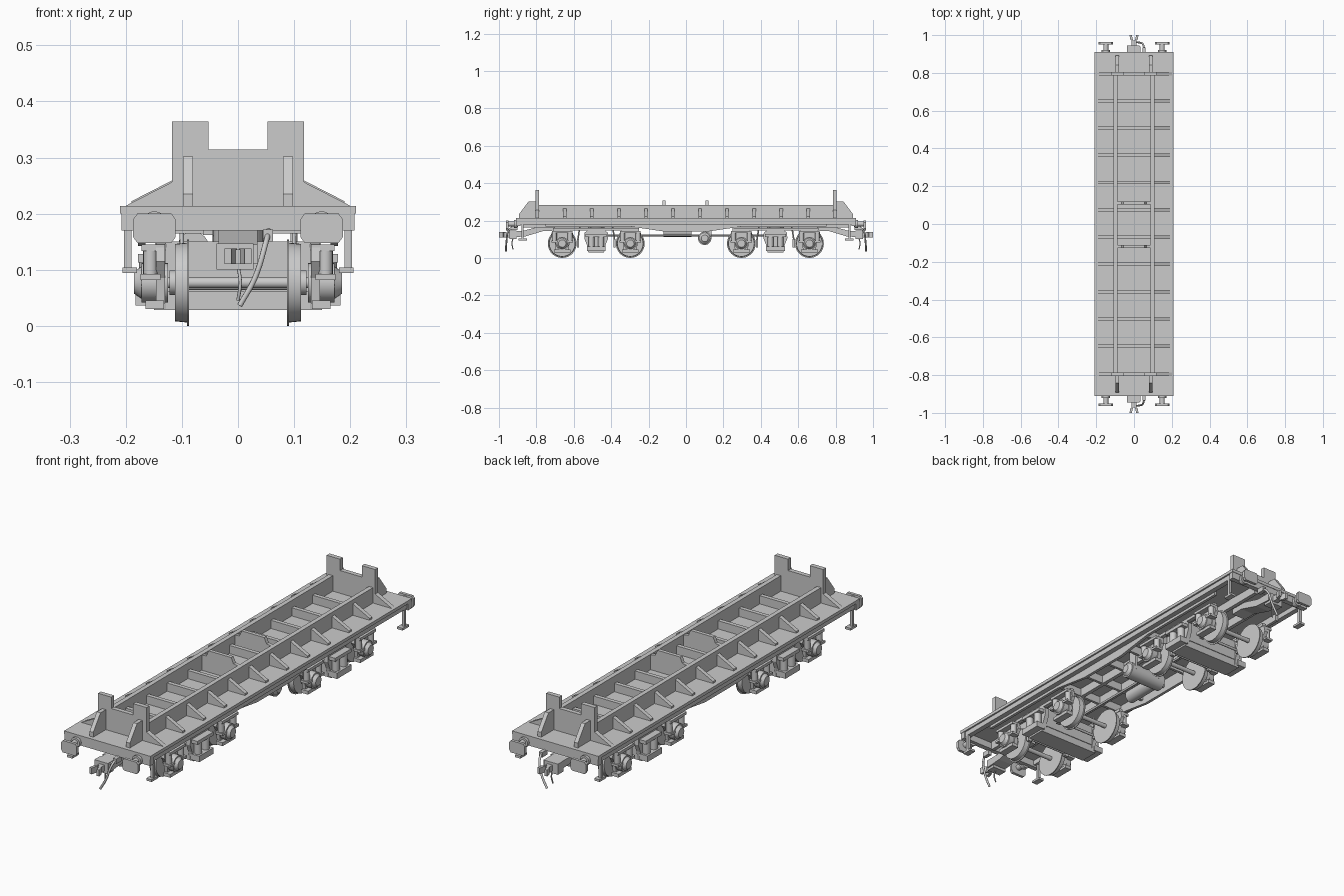
import bpy, bmesh
from mathutils import Matrix, Vector

if "Cube" in bpy.data.objects:
    bpy.data.objects.remove(bpy.data.objects["Cube"], do_unlink=True)

grey = bpy.data.materials.new("plain_grey")
grey.use_nodes = True
COL = (0.6, 0.6, 0.6, 1)
grey.diffuse_color = COL
grey.node_tree.nodes["Principled BSDF"].inputs["Base Color"].default_value = COL


def finish(name, bm):
    bmesh.ops.recalc_face_normals(bm, faces=bm.faces)
    me = bpy.data.meshes.new(name)
    bm.to_mesh(me)
    bm.free()
    me.materials.append(grey)
    ob = bpy.data.objects.new(name, me)
    bpy.context.collection.objects.link(ob)
    return ob


def prism(name, pts, a, b, axis="X"):
    """Extrude a profile: (y, z) points along X, (x, z) points along Y."""
    bm = bmesh.new()
    place = (lambda p, t: (t, *p)) if axis == "X" else (lambda p, t: (p[0], t, p[1]))
    face = bm.faces.new([bm.verts.new(place(p, a)) for p in pts])
    new = bmesh.ops.extrude_face_region(bm, geom=[face])["geom"]
    move = Vector((b - a, 0, 0)) if axis == "X" else Vector((0, b - a, 0))
    bmesh.ops.translate(bm, vec=move, verts=[v for v in new if isinstance(v, bmesh.types.BMVert)])
    return finish(name, bm)


def box(name, x, y, z):
    return prism(name, [(y[0], z[0]), (y[1], z[0]), (y[1], z[1]), (y[0], z[1])], x[0], x[1])


def rod(name, start, end, r, r2=None, n=24):
    """Round bar or cone between two points, smooth round its side."""
    start, end = Vector(start), Vector(end)
    d = end - start
    bm = bmesh.new()
    m = Matrix.Translation((start + end) / 2) @ d.to_track_quat("Z", "Y").to_matrix().to_4x4()
    bmesh.ops.create_cone(bm, cap_ends=True, segments=n, radius1=r,
                          radius2=r if r2 is None else r2, depth=d.length, matrix=m)
    for f in bm.faces:
        f.smooth = len(f.verts) == 4
    return finish(name, bm)


def hose(name, pts, r):
    cu = bpy.data.curves.new(name, "CURVE")
    cu.dimensions = "3D"
    cu.bevel_depth, cu.bevel_resolution, cu.resolution_u = r, 2, 6
    cu.use_fill_caps = True
    sp = cu.splines.new("BEZIER")
    sp.bezier_points.add(len(pts) - 1)
    for bp, p in zip(sp.bezier_points, pts):
        bp.co = p
        bp.handle_left_type = bp.handle_right_type = "AUTO"
    cu.materials.append(grey)
    ob = bpy.data.objects.new(name, cu)
    bpy.context.collection.objects.link(ob)


def flip(pts, s):
    return [(p[0] * s, p[1]) for p in pts]


def mirrored(half):
    return half + [(-x, z) for x, z in reversed(half)]


# Deck, headstocks and side sills
box("deck_plate", (-.21, .21), (-.91, .91), (.2, .214))
for e in (-1, 1):
    box("headstock", (-.208, .208), (.885 * e, .908 * e), (.17, .2))
for s in (-1, 1):
    box("side_sill", (.18 * s, .203 * s), (-.9, .9), (.178, .2))
    prism("fishbelly_sill", [(-.75, .2), (-.75, .168), (-.3, .168), (-.12, .142),
                             (.12, .142), (.3, .168), (.75, .168), (.75, .2)], .165 * s, .178 * s)
    box("centre_sill", (.045 * s, .062 * s), (-.88, .88), (.162, .2))
for i in range(11):
    y = -.72 + i * .144
    if abs(y) < .4:
        box("floor_bearer", (-.165, .165), (y - .006, y + .006), (.165, .2))

# Top rails, cross ribs and sloping side gussets
for s in (-1, 1):
    box("top_rail", (.088 * s, .108 * s), (-.79, .79), (.214, .282))
for i in range(1, 11):
    y = -.792 + i * .1445
    box("cross_rib", (-.09, .09), (y - .009, y + .009), (.214, .25))
    for s in (-1, 1):
        prism("side_gusset", flip([(.1, .214), (.19, .214), (.19, .222), (.108, .264), (.1, .264)], s),
              y - .009, y + .009, "Y")
for y in (-.118, .112):
    prism("middle_stop", mirrored([(.088, .214), (.088, .28), (.066, .283), (.055, .308)]),
          y - .008, y + .008, "Y")

# End bulkheads with notch and their braces
bulkhead = mirrored([(.2, .214), (.118, .256), (.118, .364), (.053, .364), (.053, .314)])
for e in (-1, 1):
    prism("end_bulkhead", bulkhead, .785 * e, .805 * e, "Y")
    for s in (-1, 1):
        prism("bulkhead_brace", flip([(.8, .214), (.8, .302), (.842, .302), (.892, .235), (.892, .214)], e),
              .08 * s, .098 * s)

# Buffers, couplers, hoses and steps
for e in (-1, 1):
    for s in (-1, 1):
        c = .149 * s
        pad = [(c + u * .038, .174 + v * .026) for u, v in
               ((-1, -.6), (-.8, -1), (.8, -1), (1, -.6), (1, .6), (.8, 1), (-.8, 1), (-1, .6))]
        prism("buffer_head", pad, .95 * e, .963 * e, "Y")
        rod("buffer_stem", (c, .9 * e, .182), (c, .952 * e, .182), .013)
        rod("buffer_base", (c, .9 * e, .182), (c, .92 * e, .182), .022)
        # Corner steps
        box("step_hanger", (.19 * s, .203 * s), (.868 * e, .88 * e), (.1, .18))
        box("step_tread", (.18 * s, .206 * s), (.85 * e, .895 * e), (.094, .104))
    prism("draw_arm", flip([(.7, .17), (.78, .17), (.87, .145), (.94, .145),
                            (.94, .11), (.86, .115), (.76, .145), (.7, .145)], e), -.035, .035)
    box("coupler_box", (-.038, .028), (.905 * e, .945 * e), (.1, .147))
    box("coupler_shank", (-.012, .012), (.94 * e, .972 * e), (.11, .136))
    for s in (-1, 1):
        prism("coupler_jaw", [(.002 * s, .965 * e), (.02 * s, .978 * e), (.024 * s, 1.0 * e),
                              (.012 * s, 1.0 * e), (.008 * s, .984 * e)], .11, .138, "Y")
        jaw = bpy.context.collection.objects[-1]
        # Lay the jaw outline flat
        for v in jaw.data.vertices:
            v.co = (v.co.x, v.co.z, v.co.y)
        jaw.data.flip_normals()
    hose("brake_hose", [(.055, .9 * e, .172), (.05, .945 * e, .15),
                        (.03, .96 * e, .085), (.003, .962 * e, .036)], .005)
    hose("air_hose", [(-.004, .92 * e, .12), (.004, .93 * e, .08), (.0, .925 * e, .045)], .003)
    box("hose_valve", (.045, .062), (.9 * e, .935 * e), (.15, .172))


def wheelset(y):
    rod("axle", (-.15, y, .077), (.15, y, .077), .01, n=16)
    for s in (-1, 1):
        rod("wheel_flange", (.087 * s, y, .077), (.091 * s, y, .077), .077, n=40)
        rod("wheel_tread", (.091 * s, y, .077), (.112 * s, y, .077), .071, .069, n=40)
        rod("wheel_hub", (.112 * s, y, .077), (.122 * s, y, .077), .022)
        # Axle box with horn guide, springs and cover
        horn = mirrored([(.02, .04), (.034, .04), (.04, .085), (.06, .115), (.055, .14), (.04, .15)])
        prism("horn_guide", [(y + u, z) for u, z in horn], .13 * s, .146 * s)
        rod("axle_box", (.125 * s, y, .077), (.172 * s, y, .077), .035)
        rod("axle_box_cover", (.172 * s, y, .077), (.185 * s, y, .077), .029, .02)
        box("axle_box_foot", (.132 * s, .165 * s), (y - .045, y + .045), (.03, .045))
        for k in (-.042, .042):
            rod("box_spring", (.156 * s, y + k, .09), (.156 * s, y + k, .135), .013, n=16)
            box("spring_cap", (.138 * s, .174 * s), (y + k - .016, y + k + .016), (.082, .092))
        box("spring_seat", (.13 * s, .172 * s), (y - .055, y + .055), (.133, .145))


def bogie(c):
    for k in (-.182, .182):
        wheelset(c + k)
    box("bolster", (-.128, .128), (c - .045, c + .045), (.06, .15))
    box("spring_plank", (-.15, .15), (c - .042, c + .042), (.028, .06))
    rod("centre_pivot", (0, c, .15), (0, c, .172), .045)
    for s in (-1, 1):
        box("bogie_top_bar", (.128 * s, .146 * s), (c - .23, c + .23), (.146, .16))
        # Bolster suspension
        prism("suspension_frame", [(c + u, z) for u, z in mirrored([(.042, .03), (.05, .07), (.064, .105),
                                                                     (.062, .135), (.045, .148)])],
              .128 * s, .148 * s)
        for k in (-.026, .026):
            rod("bolster_spring", (.16 * s, c + k, .06), (.16 * s, c + k, .115), .016, n=16)
        box("spring_shelf", (.14 * s, .183 * s), (c - .05, c + .05), (.036, .062))
        box("spring_top", (.14 * s, .178 * s), (c - .056, c + .056), (.113, .128))
        # Brake shoes beside the wheels
        for k in (-1, 1):
            y = c + k * .098
            box("brake_shoe", (.092 * s, .112 * s), (y - .006, y + .006), (.055, .1))
            rod("brake_hanger", (.1 * s, y, .1), (.1 * s, y - k * .01, .165), .004, n=8)
    for k in (-.098, .098):
        rod("brake_beam", (-.112, c + k, .07), (.112, c + k, .07), .006, n=10)


for c in (-.48, .478):
    bogie(c)

# Brake reservoir slung below the middle
rod("air_reservoir", (-.06, .1, .105), (.12, .1, .105), .036)
rod("reservoir_cap", (.12, .1, .105), (.132, .1, .105), .03, .018)
for x in (-.03, .1):
    box("reservoir_strap", (x - .006, x + .006), (.095, .136), (.1, .2))
rod("brake_cylinder", (-.08, -.12, .14), (-.08, .03, .14), .028)
rod("brake_pull_rod", (0, -.42, .12), (0, .42, .12), .005, n=10)
